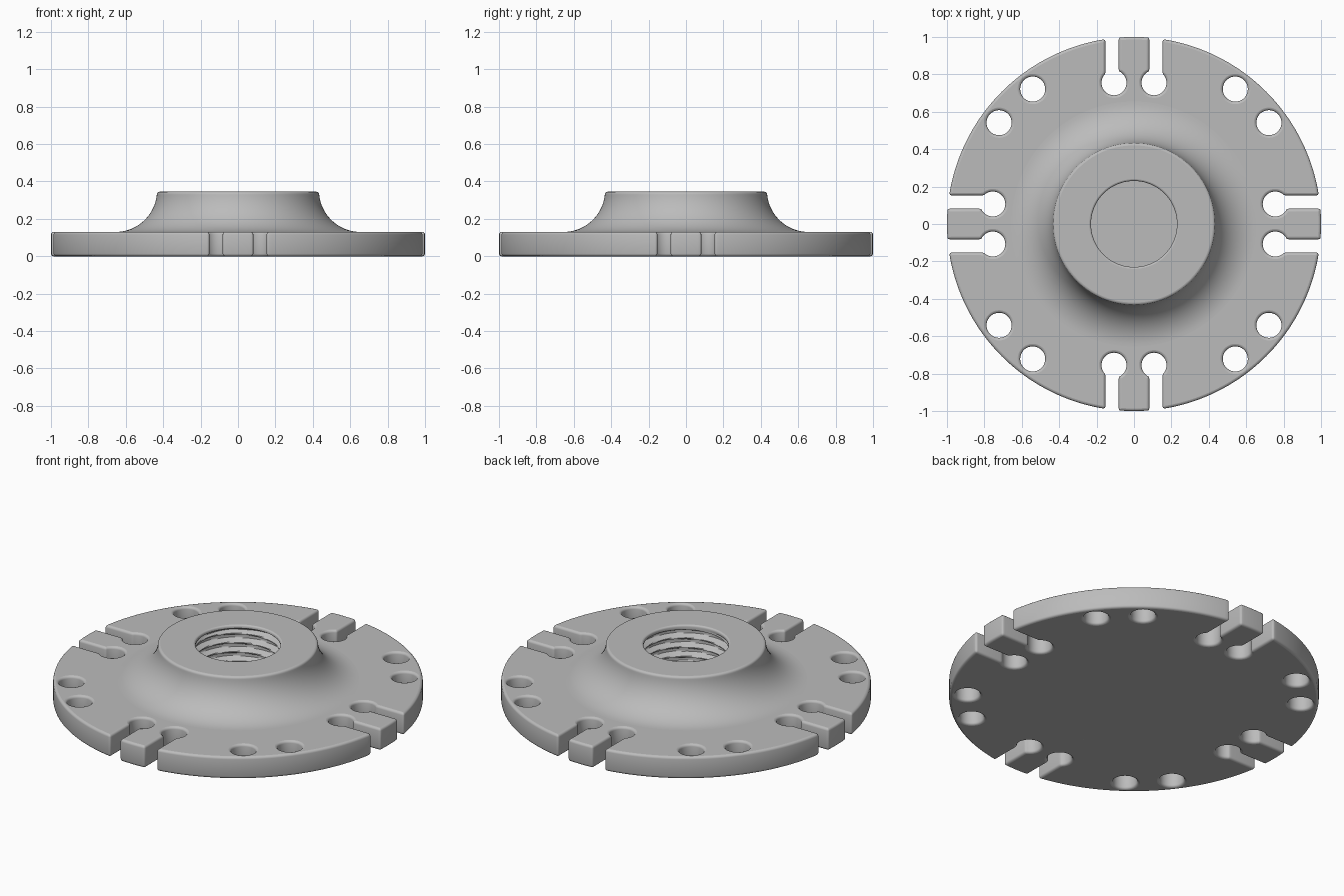
import bpy, bmesh
from math import sin, cos, asin, sqrt, pi, tau, radians
from mathutils import Vector, Matrix

if "Cube" in bpy.data.objects:
    bpy.data.objects.remove(bpy.data.objects["Cube"], do_unlink=True)

PLATE_H, TOP_H, FLOOR = 0.13, 0.345, 0.06
EDGE = 0.014                      # rounding of the plate edges
HOLE_R, CORE_R = 0.067, 0.5
BORE_R, THREAD, PITCH = 0.23, 0.032, 0.055

metal = bpy.data.materials.new("grey metal")
metal.use_nodes = True
grey = (0.5, 0.5, 0.5, 1)
metal.diffuse_color = grey
metal.node_tree.nodes["Principled BSDF"].inputs["Base Color"].default_value = grey


def arc(cx, cy, r, a0, a1, n):
    return [Vector((cx + r * cos(a0 + (a1 - a0) * i / n),
                    cy + r * sin(a0 + (a1 - a0) * i / n))) for i in range(n + 1)]


def soften(points, size):
    """Round every sharp corner of a closed outline."""
    out = []
    for i, p in enumerate(points):
        a, b = points[i - 1] - p, points[(i + 1) % len(points)] - p
        if (-a).angle(b) < radians(30):
            out.append(p)
            continue
        a = p + a.normalized() * min(size, a.length * 0.45)
        b = p + b.normalized() * min(size, b.length * 0.45)
        for t in (0, 0.25, 0.5, 0.75, 1):
            out.append(a * (1 - t) ** 2 + p * 2 * t * (1 - t) + b * t * t)
    return out


def finish(obj):
    """Smooth shading on curved faces, flat on level ones."""
    obj.data.materials.clear()
    obj.data.materials.append(metal)
    bpy.ops.object.select_all(action='DESELECT')
    obj.select_set(True)
    bpy.context.view_layer.objects.active = obj
    bpy.ops.object.shade_smooth_by_angle(angle=radians(40))
    for f in obj.data.polygons:
        f.material_index = 0
        if abs(f.normal.z) > 0.9995:
            f.use_smooth = False


# Plate outline: half a tab, a keyhole slot and an eighth of the rim
TAB, SLOT, KEY_X, KEY_Y = 0.082, 0.153, 0.755, 0.107
inner = asin((KEY_Y - TAB) / HOLE_R)
outer = asin((SLOT - KEY_Y) / HOLE_R)
half = (arc(0, 0, 1, 0, asin(TAB), 4)
        + arc(KEY_X, KEY_Y, HOLE_R, -inner, outer - tau, 28)
        + arc(0, 0, 1, asin(SLOT), pi / 4, 20))
mirrored = [Vector((p.x, -p.y)) for p in reversed(half[1:-1])]
outline = []
for k in range(4):
    turn = Matrix.Rotation(k * pi / 2, 2)
    outline += [turn @ p for p in mirrored + half]

# Round holes between the tabs, and an opening for the hub
loops = [soften(outline, 0.016), arc(0, 0, CORE_R, 0, tau, 96)[:-1]]
for k in range(4):
    for side in (-1, 1):
        a = pi / 4 + k * pi / 2 + side * radians(8.1)
        loops.append(arc(0.902 * cos(a), 0.902 * sin(a), HOLE_R, 0, tau, 36)[:-1])

curve = bpy.data.curves.new("plate", 'CURVE')
curve.dimensions = '2D'
curve.fill_mode = 'BOTH'
curve.extrude = PLATE_H / 2 - EDGE
curve.bevel_depth = EDGE
curve.bevel_resolution = 2
curve.offset = -EDGE
for loop in loops:
    spline = curve.splines.new('POLY')
    spline.points.add(len(loop) - 1)
    for point, p in zip(spline.points, loop):
        point.co = (p.x, p.y, 0, 1)
    spline.use_cyclic_u = True
plate = bpy.data.objects.new("plate", curve)
bpy.context.collection.objects.link(plate)
bpy.ops.object.select_all(action='DESELECT')
plate.select_set(True)
bpy.context.view_layer.objects.active = plate
bpy.ops.object.convert(target='MESH')
plate = bpy.context.view_layer.objects.active
bm = bmesh.new()
bm.from_mesh(plate.data)
bmesh.ops.remove_doubles(bm, verts=bm.verts, dist=0.0002)
bmesh.ops.translate(bm, verts=bm.verts, vec=(0, 0, PLATE_H / 2))
bmesh.ops.recalc_face_normals(bm, faces=bm.faces)
bm.to_mesh(plate.data)
bm.free()
finish(plate)

# Hub profile: base, flared neck, rounded rim, threaded bore, bore floor
FLARE = 0.222
profile = [(0, 0), (CORE_R + EDGE, 0)]
profile += [(p.x, p.y) for p in
            arc(0.655, PLATE_H + FLARE, FLARE, -pi / 2, -pi + 0.13, 20)]
profile += [(p.x, p.y) for p in arc(0.42, TOP_H - 0.014, 0.014, 0, pi / 2, 4)]
profile += [(p.x, p.y) for p in
            arc(BORE_R + 0.01, TOP_H - 0.01, 0.01, pi / 2, pi, 3)]
rows = 56
wall_top = TOP_H - 0.018
profile += [(BORE_R, wall_top - (wall_top - FLOOR) * i / rows) for i in range(rows + 1)]
profile.append((0, FLOOR))


def groove(r, z, angle):
    """Depth of the screw thread at a point of the bore wall."""
    if r != BORE_R or z > wall_top + 0.001:
        return 0
    phase = (z / PITCH - angle / tau) % 1
    shape = min(1, max(0, 1.7 - 4 * abs(phase - 0.5)))
    fade = min(1, (wall_top - z) / 0.02, (z - FLOOR) / 0.02)
    return THREAD * shape * max(0, fade)


SEG = 128
bm = bmesh.new()
rings = []
for r, z in profile:
    ring = []
    for s in range(SEG):
        a = tau * s / SEG
        d = r + groove(r, z, a)
        ring.append(bm.verts.new((d * cos(a), d * sin(a), z)))
    rings.append(ring)
for low, high in zip(rings, rings[1:]):
    for s in range(SEG):
        t = (s + 1) % SEG
        bm.faces.new((low[s], low[t], high[t], high[s]))
bmesh.ops.remove_doubles(bm, verts=bm.verts, dist=0.00005)
bmesh.ops.recalc_face_normals(bm, faces=bm.faces)
mesh = bpy.data.meshes.new("threaded_hub")
bm.to_mesh(mesh)
bm.free()
hub = bpy.data.objects.new("threaded_hub", mesh)
bpy.context.collection.objects.link(hub)
finish(hub)
